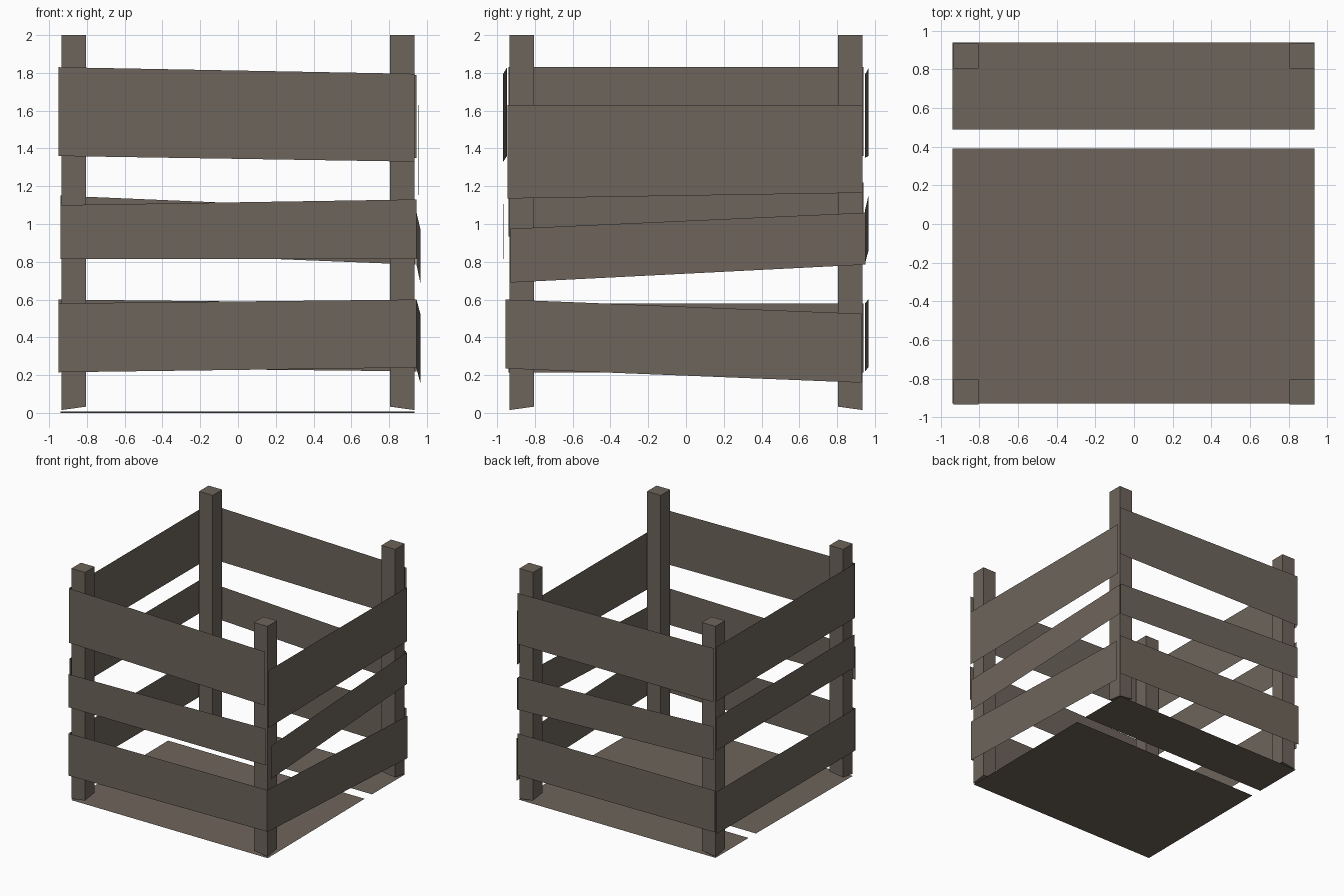
import bpy, bmesh

wood = bpy.data.materials.new("weathered brown wood")
wood.diffuse_color = (0.155, 0.128, 0.105, 1)


def finish(name, bm):
    mesh = bpy.data.meshes.new(name)
    bm.to_mesh(mesh)
    bm.free()
    mesh.materials.append(wood)
    obj = bpy.data.objects.new(name, mesh)
    bpy.context.collection.objects.link(obj)


def sheet(name, corners):
    bm = bmesh.new()
    bm.faces.new([bm.verts.new(c) for c in corners])
    finish(name, bm)


# Corner posts, with undersides cut so the outer corner is lowest
for sx, side in ((-1, "left"), (1, "right")):
    for sy, end in ((-1, "front"), (1, "back")):
        bm = bmesh.new()
        bmesh.ops.create_cube(bm, size=1)
        for v in bm.verts:
            x = sx * 0.87 + v.co.x * 0.13
            y = sy * 0.87 + v.co.y * 0.13
            inner = (abs(x) < 0.87) + (abs(y) < 0.87)
            z = 2.0 if v.co.z > 0 else 0.015 + 0.018 * inner
            v.co = (x, y, z)
        finish(f"{end}_{side}_post", bm)

# Thin slats: (a, offset, z low, z high) at the negative end, then positive end
slats = {
    "front": [((-0.95, -0.950, 0.215, 0.580), (0.945, -0.952, 0.24, 0.60)),
              ((-0.94, -0.968, 0.815, 1.10), (0.945, -0.965, 0.815, 1.13)),
              ((-0.95, -0.947, 1.36, 1.83), (0.935, -0.968, 1.33, 1.795))],
    "back": [((-0.95, 0.965, 0.24, 0.60), (0.945, 0.947, 0.22, 0.58)),
             ((-0.94, 0.966, 0.86, 1.15), (0.94, 0.947, 0.785, 1.07)),
             ((-0.94, 0.966, 1.36, 1.825), (0.945, 0.947, 1.35, 1.79))],
    "right": [((-0.955, 0.945, 0.235, 0.60), (0.93, 0.965, 0.16, 0.525)),
              ((-0.93, 0.965, 0.69, 0.975), (0.95, 0.945, 0.785, 1.06)),
              ((-0.945, 0.955, 1.135, 1.63), (0.935, 0.958, 1.165, 1.63))],
    "left": [((-0.94, -0.95, 0.215, 0.58), (0.94, -0.95, 0.215, 0.58)),
             ((-0.94, -0.95, 0.935, 1.22), (0.94, -0.95, 0.935, 1.22)),
             ((-0.94, -0.95, 1.36, 1.83), (0.94, -0.95, 1.36, 1.83))],
}
for side, rows in slats.items():
    for level, (p, q) in zip(("lower", "middle", "upper"), rows):
        pts = [(p[0], p[1], p[2]), (q[0], q[1], q[2]),
               (q[0], q[1], q[3]), (p[0], p[1], p[3])]
        if side in ("left", "right"):
            pts = [(o, a, z) for a, o, z in pts]
        if side in ("back", "left"):
            pts.reverse()
        sheet(f"{side}_{level}_slat", pts)

# Floor boards with a gap between them
for name, y0, y1, z0, z1 in (("wide_floor_board", -0.93, 0.39, 0.0, 0.008),
                             ("narrow_floor_board", 0.49, 0.94, 0.008, 0.008)):
    sheet(name, [(-0.94, y0, z0), (0.935, y0, z0), (0.935, y1, z1), (-0.94, y1, z1)])
